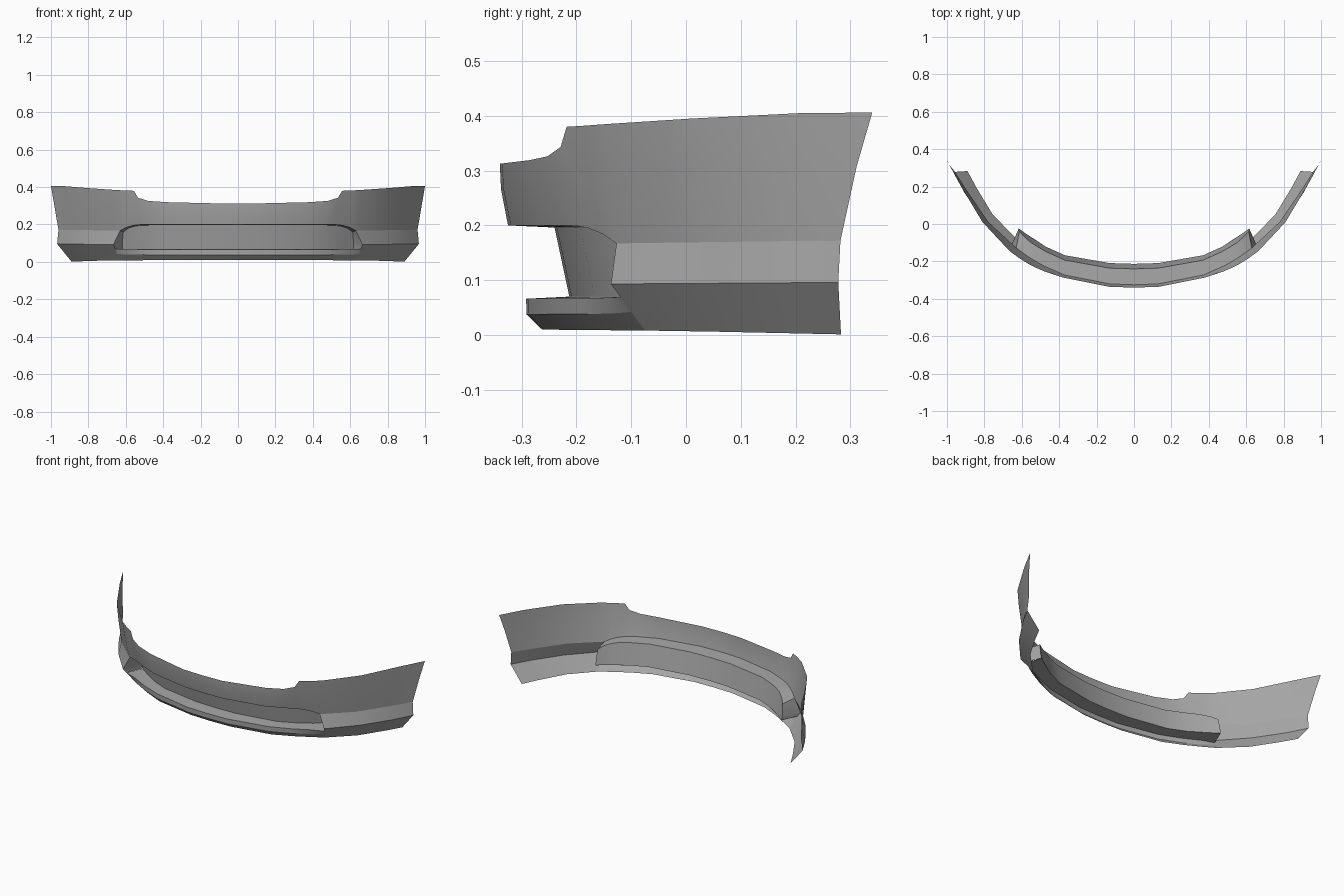
import bpy, bmesh, math

if "Cube" in bpy.data.objects:
    bpy.data.objects.remove(bpy.data.objects["Cube"])

grey = bpy.data.materials.new("dark_grey")
grey.diffuse_color = (.38, .38, .38, 1)
grey.use_nodes = True
grey.node_tree.nodes["Principled BSDF"].inputs["Base Color"].default_value = grey.diffuse_color


def sheet(name, strips):
    """Loft each strip (list of equal-length rows) into quads, mirror across x.
    Strips keep their own vertices, so the creases between them stay sharp."""
    bm = bmesh.new()
    for rows in strips:
        grid = [[bm.verts.new(p) for p in row] for row in rows]
        for a, b in zip(grid, grid[1:]):
            for i in range(len(a) - 1):
                bm.faces.new((a[i], b[i], b[i + 1], a[i + 1]))
    me = bpy.data.meshes.new(name)
    bm.to_mesh(me)
    bm.free()
    me.materials.append(grey)
    ob = bpy.data.objects.new(name, me)
    bpy.context.collection.objects.link(ob)
    bpy.ops.object.select_all(action='DESELECT')
    ob.select_set(True)
    bpy.context.view_layer.objects.active = ob
    bpy.ops.object.shade_smooth_by_angle(angle=math.radians(28))
    mod = ob.modifiers.new("mirror", 'MIRROR')
    mod.use_clip = True
    return ob


def mix(p, q, t):
    return tuple(a + (b - a) * t for a, b in zip(p, q))


def blend(row_a, row_b, t, push):
    """Row between two rows, bulged forward a little."""
    mids = [mix(p, q, t) for p, q in zip(row_a, row_b)]
    return [(x, y - push, z) for x, y, z in mids]


# upper band with the notched top edge, running back into the wings
top = [(0, -.34, .313), (.13, -.336, .313), (.38, -.286, .319), (.48, -.253, .326),
       (.535, -.229, .343), (.557, -.218, .38), (.61, -.185, .382), (.665, -.145, .385),
       (.81, .01, .395), (.93, .21, .405), (1, .34, .406)]
low = [(0, -.325, .2), (.13, -.32, .2), (.37, -.273, .2), (.48, -.225, .2),
       (.525, -.2, .199), (.56, -.178, .195), (.598, -.152, .184), (.63, -.127, .167),
       (.778, .01, .169), (.887, .17, .171), (.96, .282, .172)]
# wing creases below the band
crease = [(.666, -.137, .093), (.8, .01, .094), (.905, .165, .095), (.967, .278, .096)]
bottom = [(.632, -.075, .008), (.755, .05, .006), (.84, .19, .003), (.89, .283, .001)]
sheet("bumper_skin", [[top, blend(top, low, .42, .004), low],
                      [low[7:], crease], [crease, bottom]])

# intake recess: soffit, side wall and back panel
sill_end = mix(crease[0], bottom[0], .294)
chin_end = mix(crease[0], bottom[0], .6)
rim = low[:8] + [crease[0], sill_end]
back = [(0, -.24, .196), (.13, -.236, .196), (.37, -.193, .196), (.47, -.148, .196),
        (.515, -.122, .195), (.55, -.1, .191), (.585, -.07, .18), (.613, -.04, .16),
        (.618, -.03, .1), (.616, -.024, .07)]
sheet("intake_surround", [[rim, back]])
foot = [(0, -.213, .07), (.13, -.209, .07), (.37, -.167, .07), (.47, -.122, .07),
        (.51, -.097, .07), (.545, -.075, .07), (.58, -.05, .07), (.605, -.033, .07),
        (.611, -.028, .069), (.616, -.024, .068)]
sheet("intake_back_panel", [[back, foot]])

# lower lip: shelf, front face and undercut
shelf = [foot[i] for i in (0, 1, 2, 3, 6, 9)]
nose = [(0, -.292, .066), (.13, -.288, .066), (.37, -.242, .067), (.49, -.193, .067),
        (.59, -.142, .068), sill_end]
chin = [(0, -.291, .037), (.13, -.287, .037), (.37, -.241, .038), (.49, -.19, .038),
        (.59, -.135, .039), chin_end]
under = [(0, -.263, .01), (.13, -.259, .01), (.37, -.213, .009), (.48, -.163, .009),
         (.57, -.112, .008), bottom[0]]
sheet("lower_lip", [[shelf, nose], [nose, chin], [chin, under]])
